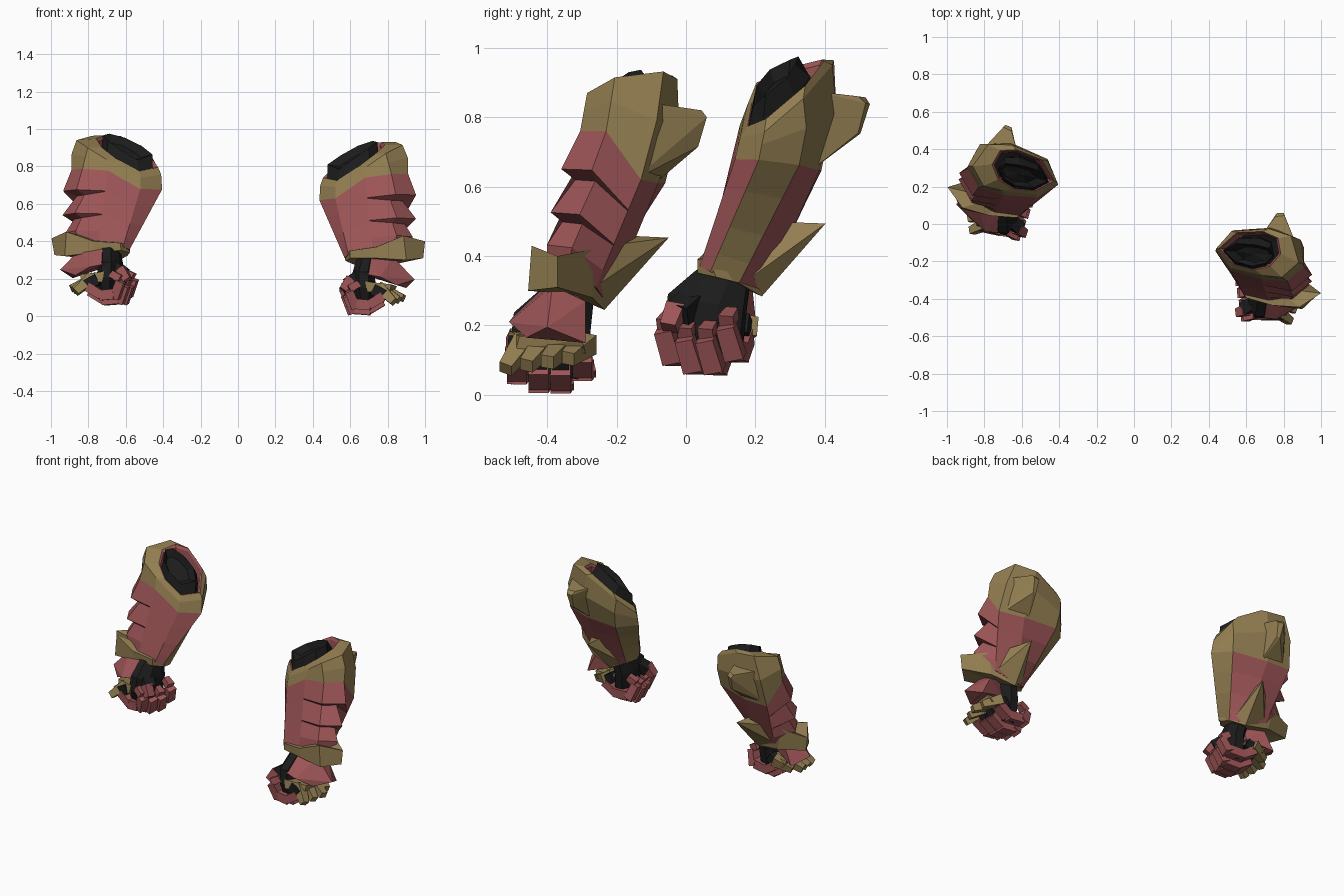
import bpy, bmesh, math
from mathutils import Vector, Matrix

if "Cube" in bpy.data.objects:
    bpy.data.objects.remove(bpy.data.objects["Cube"])


def material(name, rgb):
    m = bpy.data.materials.new(name)
    m.diffuse_color = (*rgb, 1)
    m.use_nodes = True
    m.node_tree.nodes["Principled BSDF"].inputs["Base Color"].default_value = m.diffuse_color
    return m


RED, GOLD, BLACK = 0, 1, 2
MATS = [material("dull_red", (0.335, 0.09, 0.094)),
        material("old_gold", (0.29, 0.208, 0.082)),
        material("soft_black", (0.0115, 0.0115, 0.0115))]


def placement(to, roll, turn):
    """Turn and roll about the wrist, move, then mirror across x."""
    return (Matrix.Scale(-1, 4, (1, 0, 0)) @ Matrix.Translation(to)
            @ Matrix.Rotation(math.radians(roll), 4, 'Y') @ Matrix.Rotation(math.radians(turn), 4, 'Z')
            @ Matrix.Translation((-0.68, 0.45, -0.2)))


ARM = placement((0.712, 0.01, 0.235), 4, 20.5)
HAND = placement((0.702, 0.0, 0.253), 0, 12)


def finish(name, bm, place=ARM):
    """Make the right-hand part and its mirrored left-hand twin."""
    bmesh.ops.recalc_face_normals(bm, faces=bm.faces)
    for side in ("right", "left"):
        if side == "left":
            bm.transform(place)
            bmesh.ops.reverse_faces(bm, faces=bm.faces)
        me = bpy.data.meshes.new(side + "_" + name)
        bm.to_mesh(me)
        for m in MATS:
            me.materials.append(m)
        bpy.context.collection.objects.link(bpy.data.objects.new(me.name, me))
    bm.free()


def loft(bm, rings, color, caps=(None, None)):
    """Skin closed rings; color(ring, column) gives the material."""
    vs = [[bm.verts.new(p) for p in r] for r in rings]
    n = len(vs[0])
    for i in range(len(vs) - 1):
        for k in range(n):
            j = (k + 1) % n
            f = bm.faces.new((vs[i][k], vs[i][j], vs[i + 1][j], vs[i + 1][k]))
            f.material_index = color(i, k)
    for ring, cap in ((vs[0], caps[0]), (vs[-1], caps[1])):
        if cap is not None:
            c = bm.verts.new(sum((v.co for v in ring), Vector()) / n)
            for k in range(n):
                bm.faces.new((ring[k], ring[(k + 1) % n], c)).material_index = cap


def bar(bm, a, b, wide, thick, color, taper=1.0):
    """Box from a to b; wide runs along y."""
    a, b = Vector(a), Vector(b)
    d = (b - a).normalized()
    s = (Vector((0, 1, 0)) - d * d.y).normalized()
    u = d.cross(s)
    rings = [[p + s * (i * wide * k / 2) + u * (j * thick * k / 2)
              for i, j in ((-1, -1), (1, -1), (1, 1), (-1, 1))] for p, k in ((a, 1), (b, taper))]
    loft(bm, rings, lambda i, k: color, (color, color))


def hull(bm, pts, color):
    vs = [bm.verts.new(p) for p in pts]
    geo = bmesh.ops.convex_hull(bm, input=vs)
    for f in geo["geom"]:
        if isinstance(f, bmesh.types.BMFace):
            f.material_index = color


def shrink(ring, k, drop):
    c = sum(ring, Vector()) / len(ring)
    return [c + (p - c) * k + Vector(drop) for p in ring]


# Ring order: inner, front-inner, front, front-outer, outer, back-outer, back, back-inner
V = Vector
lip = [V(p) for p in ((.455, -.13, .74), (.53, -.215, .725), (.645, -.245, .80), (.73, -.225, .865),
                      (.785, -.16, .915), (.77, -.075, .93), (.69, -.04, .92), (.55, -.045, .84))]
rim = [V(p) for p in ((.44, -.13, .70), (.52, -.235, .69), (.69, -.275, .80), (.79, -.285, .87),
                      (.88, -.205, .915), (.84, -.065, .932), (.72, -.025, .91), (.52, -.04, .80))]
low = [V(p) for p in ((.435, -.145, .62), (.52, -.25, .63), (.68, -.295, .74), (.82, -.305, .76),
                      (.91, -.23, .76), (.91, -.13, .62), (.76, -.08, .61), (.54, -.06, .61))]
end = [V(p) for p in ((.57, -.345, .31), (.59, -.385, .33), (.72, -.41, .36), (.84, -.40, .37),
                      (.91, -.34, .36), (.83, -.26, .31), (.70, -.225, .26), (.61, -.27, .28))]

# Sleeve: gold collar, ribbed red forearm, gold strip down the inner side
out = {3: V((.5, -.8, 0)), 4: V((1.2, -.3, 0))}
rings = [shrink(lip, .82, (0.02, 0, -.1)), shrink(lip, .92, (0, 0, -.01)), lip, rim]
mid = [a.lerp(b, .45) for a, b in zip(rim, low)]
for k, dx, dy in ((4, .015, 0), (5, .02, .01), (6, 0, .03), (7, 0, .015)):
    mid[k] = mid[k] + V((dx, dy, 0))
rings += [mid, low]
# Each rib is followed by a notch that closes to a point away from the outer side
for t, o, close in ((.28, .035, 0), (.36, -.025, .07), (.6, .035, 0), (.67, -.015, .06), (.84, .02, 0)):
    rings.append([a.lerp(b, t if k in out else t - close) + out.get(k, V()) * o
                  for k, (a, b) in enumerate(zip(low, end))])
rings.append(end)
bm = bmesh.new()
loft(bm, rings, lambda i, k: RED if i < 2 or (i >= 5 and k != 7) else GOLD, (BLACK, BLACK))
finish("sleeve", bm)

# Arm stump emerging from the collar
bm = bmesh.new()
top = [V(p) for p in ((.478, -.14, .81), (.54, -.20, .785), (.63, -.225, .85), (.70, -.21, .90),
                      (.745, -.165, .93), (.72, -.13, .937), (.64, -.11, .91), (.55, -.105, .86))]
loft(bm, [shrink(lip, .8, (-.01, -.01, -.12)), shrink(lip, .82, (-.01, -.017, -.03)), top,
          shrink(top, .7, (.02, 0, -.03))], lambda i, k: BLACK, (BLACK, BLACK))
finish("arm_stump", bm)

# Elbow spike blending into the sleeve
bm = bmesh.new()
hull(bm, [(.69, -.05, .83), (.86, -.09, .84), (.72, -.10, .60), (.88, -.15, .62),
          (.755, .04, .82), (.805, .045, .82), (.765, .06, .80), (.80, .06, .80),
          (.77, .035, .715), (.79, .035, .715)], GOLD)
finish("elbow_spike", bm)

# Wrist cuff
bm = bmesh.new()
cuff_top = [V(p) for p in ((.565, -.34, .335), (.60, -.395, .35), (.74, -.435, .37), (.885, -.445, .43),
                           (1, -.37, .40), (.87, -.27, .42), (.72, -.2, .36), (.60, -.26, .33))]
cuff_low = [V(p) for p in ((.575, -.33, .295), (.60, -.395, .31), (.74, -.43, .31), (.90, -.455, .30),
                           (.99, -.37, .31), (.85, -.27, .28), (.70, -.235, .245), (.61, -.275, .28))]
loft(bm, [cuff_top, cuff_low], lambda i, k: GOLD, (GOLD, GOLD))
finish("wrist_cuff", bm)

# Cuff wing pointing backwards
bm = bmesh.new()
hull(bm, [(.85, -.30, .42), (.83, -.28, .30), (.70, -.235, .245), (.64, -.24, .30),
          (.71, -.19, .46), (.73, -.05, .453)], GOLD)
finish("cuff_wing", bm)


# Hand and wrist
def oval(x, y, z, rx, ry, n=8):
    return [V((x + rx * math.cos(a), y + ry * math.sin(a), z - .2 * ry * math.sin(a)))
            for a in (2 * math.pi * (k + .5) / n for k in range(n))]


bm = bmesh.new()
loft(bm, [oval(.70, -.325, .325, .06, .06), oval(.685, -.345, .285, .06, .085),
          oval(.67, -.385, .215, .065, .12), oval(.675, -.395, .13, .07, .12),
          oval(.68, -.39, .06, .055, .10)], lambda i, k: BLACK, (BLACK, BLACK))
finish("hand", bm, HAND)

# Flared plate over the back of the hand
bm = bmesh.new()
hull(bm, [(.70, -.40, .32), (.83, -.385, .315), (.84, -.29, .27), (.71, -.33, .30),
          (.66, -.495, .23), (.76, -.51, .21), (.85, -.46, .165), (.945, -.40, .195),
          (.90, -.29, .15), (.74, -.32, .2)], RED)
finish("hand_plate", bm, HAND)

# Knuckle guard with gold prongs
bm = bmesh.new()
hull(bm, [(.68, -.51, .185), (.71, -.30, .17), (.82, -.48, .17), (.85, -.30, .16),
          (.69, -.515, .13), (.73, -.29, .12), (.81, -.49, .13), (.83, -.29, .12)], GOLD)
for i in range(4):
    y = -.48 + .06 * i
    bar(bm, (.76, y + .015, .15), (.885 - .025 * abs(i - 2), y - .04, .075 + .01 * i),
        .06, .06, GOLD, .65)
finish("knuckle_guard", bm, HAND)

# Four curled fingers
bm = bmesh.new()
for i in range(4):
    y = -.488 + .063 * i
    z = (.025, .0, -.002, .035)[i]
    x = .035 - .01 * i
    w = .057
    bar(bm, (.72, y, .12 + z), (.785, y, .085 + z), w * .85, .06, BLACK)
    bar(bm, (.775, y, .08 + z), (.70, y, .035 + z), w, .05, RED)
    bar(bm, (.71, y, .033 + z), (.60 + x, y + .005, .04 + z), w, .055, RED)
    bar(bm, (.595 + x, y + .012, .02 + z), (.558 + x, y - .008, .11 + z), w, .05, RED, .92)
    bar(bm, (.56 + x, y - .008, .12 + z), (.61 + x, y, .15 + z), w * .8, .045, RED, .8)
finish("fingers", bm, HAND)

# Thumb
bm = bmesh.new()
bar(bm, (.65, -.42, .22), (.59, -.455, .18), .07, .06, BLACK)
bar(bm, (.60, -.46, .20), (.56, -.475, .14), .055, .05, RED, .85)
finish("thumb", bm, HAND)
